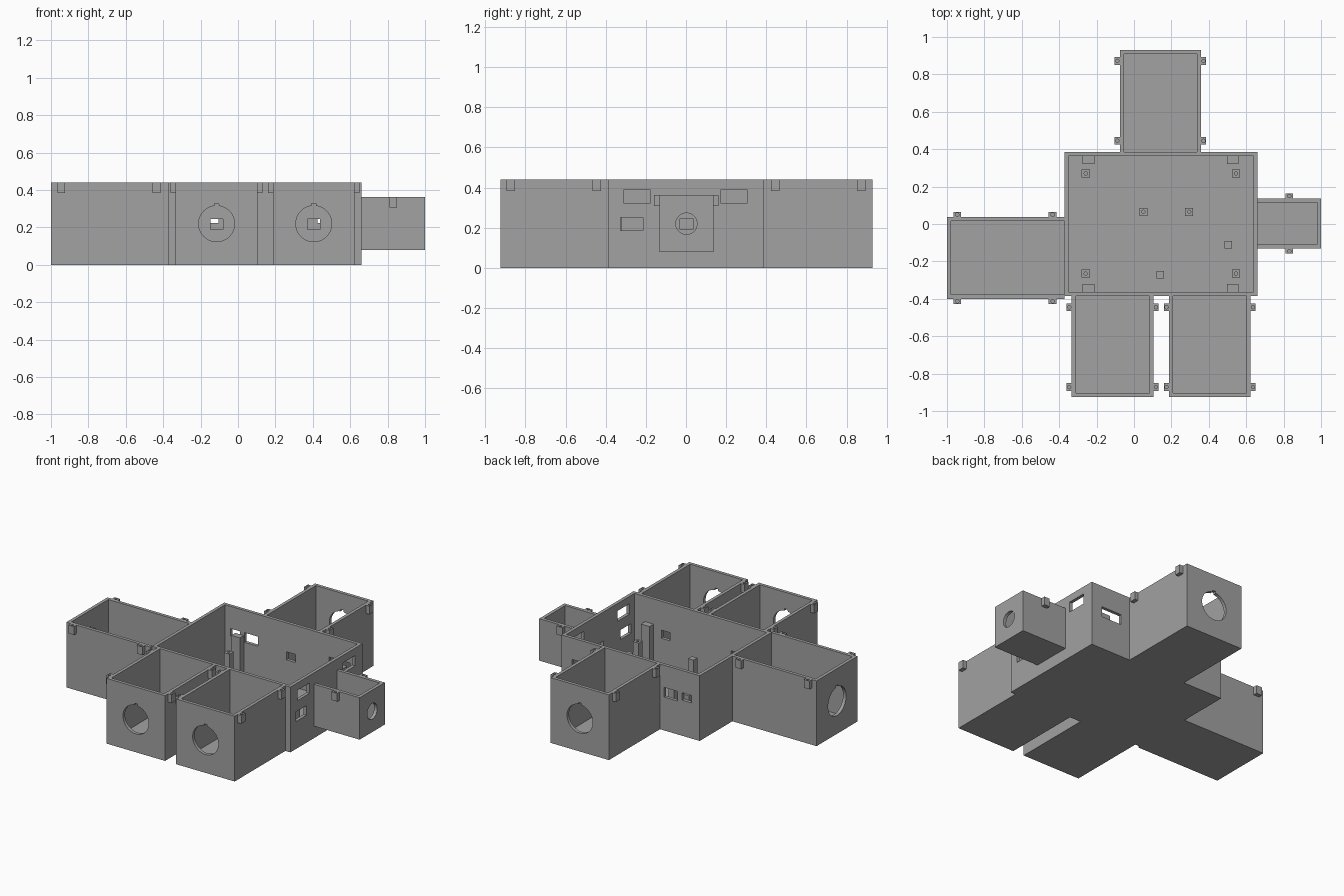
import bpy, bmesh, math

cube = bpy.data.objects.get("Cube")
if cube:
    bpy.data.objects.remove(cube, do_unlink=True)

grey = bpy.data.materials.new("plain grey")
grey.use_nodes = True
COLOR = (0.36, 0.36, 0.36, 1)
grey.diffuse_color = COLOR
grey.node_tree.nodes["Principled BSDF"].inputs["Base Color"].default_value = COLOR

T = 0.022      # wall thickness
H = 0.44       # wall height
MID = 0.22     # height of ports and cable slots


def prism(bm, outline, shift):
    """Extrude a closed outline of 3D points along a vector."""
    base = [bm.verts.new(p) for p in outline]
    face = bm.faces.new(base)
    grown = bmesh.ops.extrude_face_region(bm, geom=[face])["geom"]
    verts = [v for v in grown if isinstance(v, bmesh.types.BMVert)]
    bmesh.ops.translate(bm, vec=shift, verts=verts)


def box(bm, x0, x1, y0, y1, z0, z1):
    prism(bm, [(x0, y0, z0), (x1, y0, z0), (x1, y1, z0), (x0, y1, z0)], (0, 0, z1 - z0))


def screw_hole(bm, x, y, top, depth, r=0.009):
    ring = [(x + r * math.cos(a), y + r * math.sin(a), top - depth)
            for a in (math.tau * i / 16 for i in range(16))]
    prism(bm, ring, (0, 0, depth + 0.02))


def port(bm, axis, across, along, r, keyed):
    """Round opening through an end wall, with a small key notch on top."""
    pts = []
    for i in range(48):
        a = math.tau * i / 48
        pts.append((r * math.cos(a), r * math.sin(a)))
        if keyed and i == 11:
            pts += [(0.011, r + 0.012), (-0.011, r + 0.012)]
    if keyed:
        pts = [p for p in pts if not (abs(p[0]) < 0.01 and 0 < p[1] <= r)]
    if axis == "x":
        prism(bm, [(along - 0.05, across + u, MID + v) for u, v in pts], (0.1, 0, 0))
    else:
        prism(bm, [(across + u, along - 0.05, MID + v) for u, v in pts], (0, 0.1, 0))


def make(name, bm):
    bmesh.ops.recalc_face_normals(bm, faces=bm.faces)
    mesh = bpy.data.meshes.new(name)
    bm.to_mesh(mesh)
    bm.free()
    mesh.materials.append(grey)
    obj = bpy.data.objects.new(name, mesh)
    bpy.context.collection.objects.link(obj)
    return obj


def carve(obj, *cutter_meshes):
    """Cut each cutter out of the part and bake the result."""
    for bm in cutter_meshes:
        cutter = make("cutter", bm)
        cutter.hide_render = True
        mod = obj.modifiers.new("cut", "BOOLEAN")
        mod.operation, mod.solver, mod.object = "DIFFERENCE", "EXACT", cutter
        bpy.context.view_layer.update()
        graph = bpy.context.evaluated_depsgraph_get()
        result = bpy.data.meshes.new_from_object(obj.evaluated_get(graph))
        obj.modifiers.clear()
        obj.data = result
        bpy.data.objects.remove(cutter, do_unlink=True)


def screw_block(name, x, y, sx, sy, z0, z1, depth):
    """Square block with a screw hole in its top."""
    bm, hole = bmesh.new(), bmesh.new()
    box(bm, x - sx / 2, x + sx / 2, y - sy / 2, y + sy / 2, z0, z1)
    screw_hole(hole, x, y, z1, depth)
    carve(make(name, bm), hole)


# Central tray extents
X0, X1, Y0, Y1 = -0.372, 0.66, -0.385, 0.385

slots = bmesh.new()   # every opening in the tray walls


def pod(name, x0, x1, y0, y1, z0, z1, axis, sign, r, tabs):
    """Side compartment, open on top and towards the tray."""
    body, cavity, hole = bmesh.new(), bmesh.new(), bmesh.new()
    box(body, x0, x1, y0, y1, z0, z1)
    lo, hi = [x0 + T, y0 + T], [x1 - T, y1 - T]
    k = "xy".index(axis)
    if sign > 0:
        lo[k] -= 0.1
    else:
        hi[k] += 0.1
    box(cavity, lo[0], hi[0], lo[1], hi[1], z0 + T, z1 + 0.1)

    end = ((x0, x1), (y0, y1))[k][sign > 0]
    inner = ((x0, x1), (y0, y1))[k][sign < 0]
    mid = (y0 + y1) / 2 if axis == "x" else (x0 + x1) / 2
    port(hole, axis, mid, end, r, r > 0.08)
    carve(make(name, body), cavity, hole)

    # cable slot in the tray wall behind this pod
    w = 0.033
    if axis == "x":
        box(slots, inner - 0.05, inner + 0.05, mid - w, mid + w, 0.19, 0.245)
    else:
        box(slots, mid - w, mid + w, inner - 0.05, inner + 0.05, 0.19, 0.245)

    # lid tabs along both long sides
    d = 0.027
    for i, t in enumerate(tabs):
        for j, s in enumerate((-1, 1)):
            if axis == "x":
                pos = (t, (y0, y1)[j] + s * d / 2, 0.042, d)
            else:
                pos = ((x0, x1)[j] + s * d / 2, t, d, 0.042)
            screw_block(f"{name}_tab_{i}_{j}", *pos, z1 - 0.056, z1, 0.03)


pod("back_pod", -0.076, 0.358, Y1, 0.93, 0, H, "y", 1, 0.096, (0.445, 0.872))
pod("front_pod_right", -0.333, 0.104, -0.925, Y0, 0, H, "y", -1, 0.096, (-0.445, -0.872))
pod("front_pod_left", 0.187, 0.623, -0.925, Y0, 0, H, "y", -1, 0.096, (-0.445, -0.872))
pod("right_pod", -1, X0, -0.4, 0.037, 0, H, "x", -1, 0.096, (-0.945, -0.435))
pod("small_left_pod", X1, 1, -0.132, 0.136, 0.08, 0.363, "x", 1, 0.053, (0.83,))

# Connector windows in the tray walls
for y0, y1, z0, z1 in ((-0.31, -0.18, 0.32, 0.39), (0.175, 0.305, 0.32, 0.39),
                       (-0.325, -0.215, 0.185, 0.25)):
    box(slots, X1 - 0.05, X1 + 0.05, y0, y1, z0, z1)
for x0, x1, z0, z1 in ((-0.205, -0.105, 0.225, 0.29), (-0.31, -0.24, 0.24, 0.29),
                       (0.425, 0.58, 0.225, 0.295)):
    box(slots, x0, x1, Y1 - 0.05, Y1 + 0.05, z0, z1)

# Central tray
tray, cavity = bmesh.new(), bmesh.new()
box(tray, X0, X1, Y0, Y1, 0, H)
box(cavity, X0 + T, X1 - T, Y0 + T, Y1 - T, T, H + 0.1)
carve(make("central_tray", tray), cavity, slots)

# Tall pillars against the front and back walls
pillars = bmesh.new()
for x in (-0.243, 0.528):
    for s in (-1, 1):
        ya, yb = sorted((s * 0.32, s * (Y1 - T)))
        box(pillars, x - 0.032, x + 0.032, ya, yb, T, 0.27)
make("wall_pillars", pillars)

# Board standoffs with screw holes
spots = [(x, y) for x in (-0.258, 0.545) for y in (-0.265, 0.27)]
spots += [(0.05, 0.065), (0.295, 0.065)]
for i, (x, y) in enumerate(spots):
    screw_block(f"board_standoff_{i}", x, y, 0.043, 0.043, T, 0.18, 0.08)

# Plain support posts
posts = bmesh.new()
for x, y in ((0.505, -0.11), (0.14, -0.272)):
    box(posts, x - 0.02, x + 0.02, y - 0.02, y + 0.02, T, 0.17)
make("support_posts", posts)
